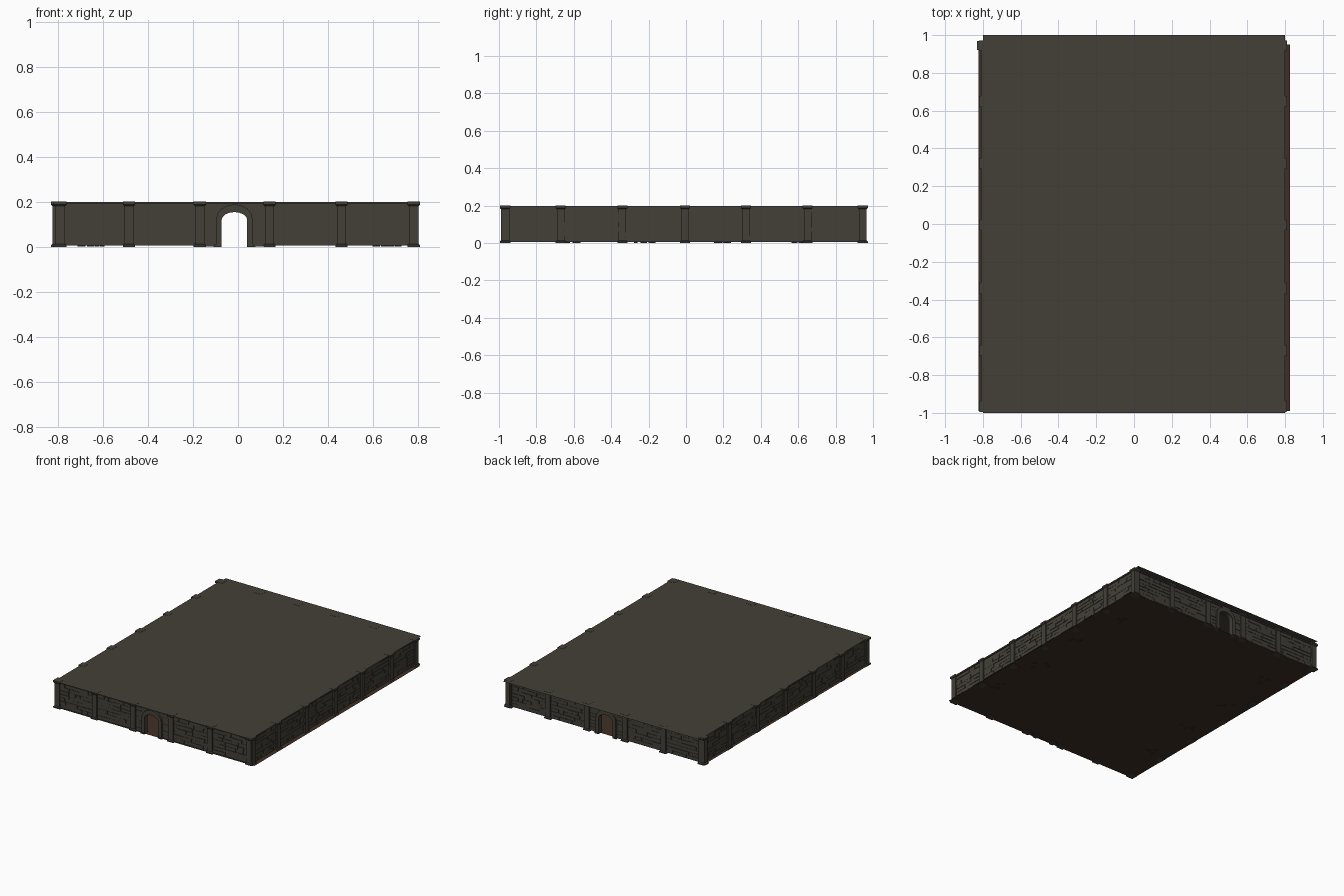
import bpy, bmesh, math, random
from mathutils import Vector, Matrix

if "Cube" in bpy.data.objects:
    bpy.data.objects.remove(bpy.data.objects["Cube"])

random.seed(4)
TOP = 0.2


def material(name, rgb):
    m = bpy.data.materials.new(name)
    m.diffuse_color = (*rgb, 1)
    m.use_nodes = True
    m.node_tree.nodes["Principled BSDF"].inputs["Base Color"].default_value = m.diffuse_color
    return m


STONE = material("stone", (0.055, 0.051, 0.038))
DIRT = material("dirt", (0.05, 0.028, 0.018))


def finish(bm, name, mat, loc=(0, 0, 0), angle=0):
    bmesh.ops.recalc_face_normals(bm, faces=bm.faces)
    me = bpy.data.meshes.new(name)
    bm.to_mesh(me)
    bm.free()
    me.materials.append(mat)
    ob = bpy.data.objects.new(name, me)
    ob.location = loc
    ob.rotation_euler.z = angle
    bpy.context.collection.objects.link(ob)
    return ob


def box(bm, x0, x1, y0, y1, z0, z1):
    c = Vector(((x0 + x1) / 2, (y0 + y1) / 2, (z0 + z1) / 2))
    s = Matrix.Diagonal((x1 - x0, y1 - y0, z1 - z0, 1))
    bmesh.ops.create_cube(bm, size=1, matrix=Matrix.Translation(c) @ s)


def pilaster(bm, u):
    # square column with flared base and cap: (height, half width)
    prev = None
    for z, w in [(0, .027), (.008, .027), (.014, .020), (.182, .020),
                 (.188, .027), (TOP + .001, .027)]:
        d = w * 0.85
        ring = [bm.verts.new((u + a * w, b * d, z))
                for a, b in ((-1, -1), (1, -1), (1, 1), (-1, 1))]
        if prev:
            for i in range(4):
                j = (i + 1) % 4
                bm.faces.new((prev[i], prev[j], ring[j], ring[i]))
        else:
            bm.faces.new(ring[::-1])
        prev = ring
    bm.faces.new(prev)


def stones(bm, u0, u1):
    # uneven courses of blocks standing proud of the panel
    rows = 7
    h = (0.188 - 0.01) / rows
    for r in range(rows):
        u = u0
        z = 0.01 + r * h
        while u < u1 - 0.002:
            end = min(u + random.uniform(.03, .11), u1)
            if u1 - end < 0.02:
                end = u1
            d = random.uniform(.006, .010)
            box(bm, u, end - .002, -d, d, z, z + h - random.choice((0, .0015, .004)))
            u = end


def arch_path(half, spring, rise, n=8):
    arc = [(-half * math.cos(math.pi * i / n), spring + rise * math.sin(math.pi * i / n))
           for i in range(n + 1)]
    return [(-half, 0)] + arc + [(half, 0)]


def band(bm, a, b, u, d):
    # solid strip between two matching paths in the wall plane
    rows = [[bm.verts.new((u + x, y, z)) for x, z in p]
            for p, y in ((a, -d), (b, -d), (b, d), (a, d))]
    for k in range(4):
        p, q = rows[k], rows[(k + 1) % 4]
        for i in range(len(p) - 1):
            bm.faces.new((p[i], p[i + 1], q[i + 1], q[i]))
    for i in (0, -1):
        bm.faces.new([r[i] for r in rows])


def wall(name, posts, loc, angle=0, door=None):
    panel, blocks, cols = bmesh.new(), bmesh.new(), bmesh.new()
    for p in posts:
        pilaster(cols, p)
    for a, b in zip(posts, posts[1:]):
        if door is not None and a < door < b:
            # doorway bay: arch ring, spandrel panel and narrow side stonework
            inner = arch_path(.057, .12, .035)
            outer = arch_path(.082, .12, .07)
            w = (b - a) / 2
            off = (a + b) / 2 - door
            square = [(x, .192) for x, z in outer]
            square[0], square[1] = (off - w, 0.005), (off - w, .192)
            square[-1], square[-2] = (off + w, 0.005), (off + w, .192)
            band(panel, outer, square, door, .005)
            ring = bmesh.new()
            band(ring, inner, outer, door, .018)
            for s in (-1, 1):
                c = door + s * .0725
                box(ring, c - .0155, c + .0155, -.022, .022, 0, .01)
            finish(ring, name + "_arch", STONE, loc, angle)
            stones(blocks, a + .02, door - .083)
            stones(blocks, door + .083, b - .02)
        else:
            box(panel, a, b, -.005, .005, .006, .192)
            stones(blocks, a + .02, b - .02)
    # top rail
    box(cols, posts[0], posts[-1], -.012, .012, .19, TOP - .001)
    finish(panel, name + "_panel", STONE, loc, angle)
    finish(blocks, name + "_stones", STONE, loc, angle)
    finish(cols, name + "_pilasters", STONE, loc, angle)


short = [-.79, -.485, -.17, .14, .46, .78]
back = [-.805] + short[1:]
long = [-.965, -.67, -.34, -.005, .32, .65, .945]
quarter = math.pi / 2
wall("front_wall", short, (0, -.972, 0), door=-.016)
wall("back_wall", back, (0, .945, 0), door=-.016)
wall("right_wall", long, (.787, 0, 0), quarter)
wall("left_wall", long, (-.797, 0, 0), quarter)

# Floor and ceiling sheets
for name, x0, x1, y0, y1, z, mat in [
        ("floor", -.823, .826, -.99, .95, .005, DIRT),
        ("ceiling", -.8, .8, -1, 1, TOP, STONE)]:
    bm = bmesh.new()
    bm.faces.new([bm.verts.new(v) for v in
                  ((x0, y0, z), (x1, y0, z), (x1, y1, z), (x0, y1, z))])
    finish(bm, name, mat)

# Small cobbles showing through the floor
bm = bmesh.new()
for cx in (-.66, .66):
    for cy in (-.62, -.22, .2, .62):
        for _ in range(4):
            x, y = cx + random.uniform(-.06, .06), cy + random.uniform(-.05, .05)
            box(bm, x - .009, x + .009, y - .009, y + .009, .001, .008)
finish(bm, "floor_cobbles", DIRT)
